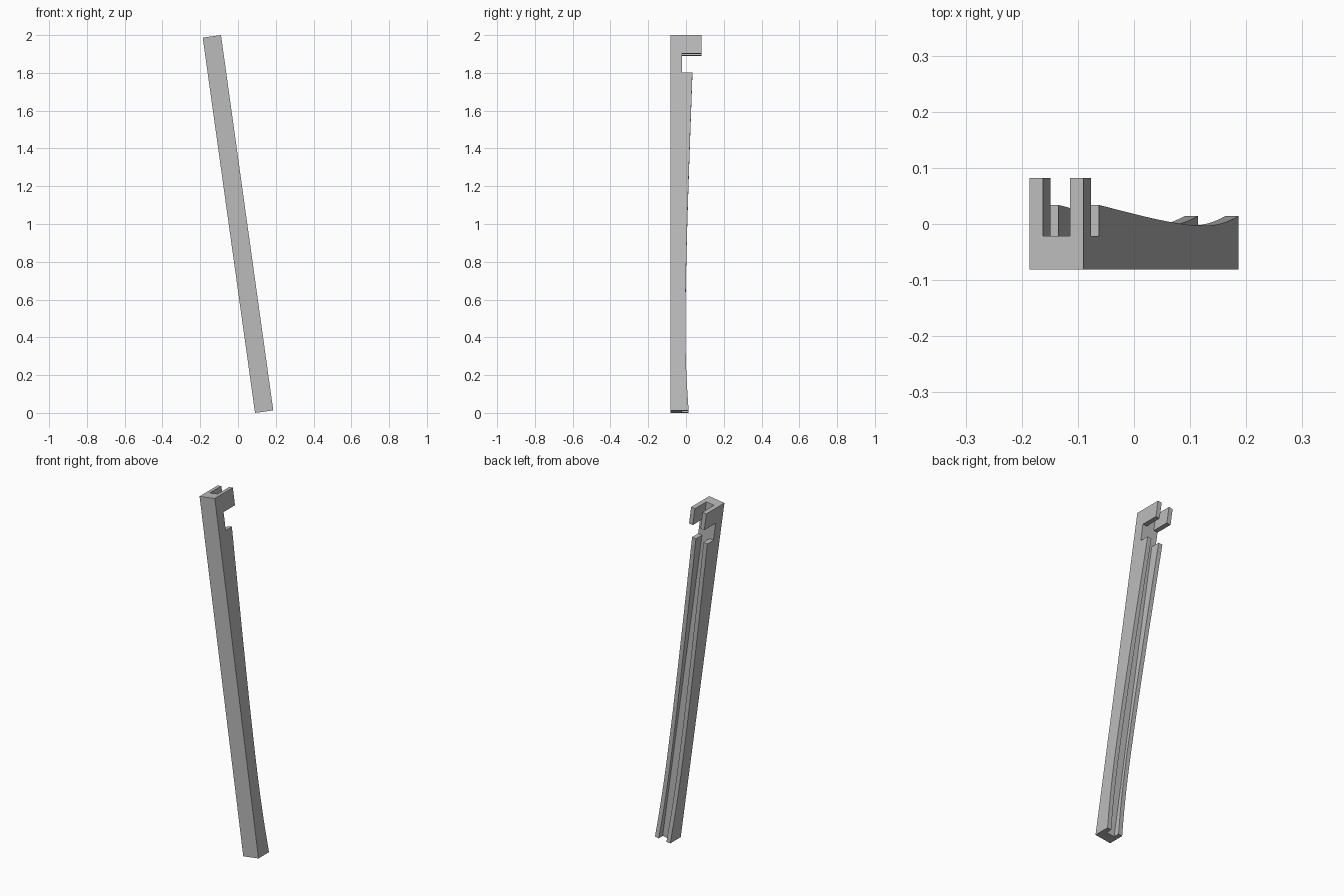
import bpy, bmesh, math
from mathutils import Matrix, Vector
from mathutils.geometry import interpolate_bezier

if "Cube" in bpy.data.objects:
    bpy.data.objects.remove(bpy.data.objects["Cube"])

LENGTH, WIDTH = 2.006, 0.0975
FRONT, FLOOR, ARM = -0.081, -0.021, 0.082      # depths along y
RIB_END, HOOK_START = 1.806, 1.908             # heights along the bar
TILT = math.radians(-7.93)

# Shallow curve followed by the back of the two ribs: (height, depth)
low = [(0, 0.014), (0.15, 0.003), (0.27, -0.003), (0.45, -0.003)]
high = [(0.45, -0.003), (0.8, -0.003), (1.3, 0.016), (RIB_END, 0.034)]


def curve(points, count):
    return [tuple(p) for p in interpolate_bezier(*[Vector((*p, 0)) for p in points], count)]


stations = [(h, d) for h, d, _ in curve(low, 9)[:-1] + curve(high, 13)]
# Open notch above the ribs, then the hook arms up to the top
stations += [(RIB_END, FLOOR), (HOOK_START, FLOOR), (HOOK_START, ARM), (LENGTH, ARM)]


# Channel cross-section: a front plate with a wall along each side
def section(height, back):
    outer, inner = WIDTH / 2, WIDTH / 4
    half = [(outer, FRONT), (outer, FLOOR), (outer, back), (inner, back), (inner, FLOOR)]
    ring = half + [(-x, y) for x, y in reversed(half)]
    return [(x, y, height - LENGTH / 2) for x, y in ring]


# Loft the sections into one closed bar
bm = bmesh.new()
rings = [[bm.verts.new(p) for p in section(*s)] for s in stations]
for a, b in zip(rings, rings[1:]):
    for i in range(len(a)):
        j = (i + 1) % len(a)
        bm.faces.new((a[i], a[j], b[j], b[i]))
bm.faces.new(rings[0])
bm.faces.new(rings[-1])

# Merge collapsed walls, join coplanar faces and lean the bar
bmesh.ops.remove_doubles(bm, verts=bm.verts, dist=1e-5)
bmesh.ops.recalc_face_normals(bm, faces=bm.faces)
bmesh.ops.dissolve_limit(bm, angle_limit=0.0005, verts=bm.verts, edges=bm.edges)
bm.transform(Matrix.Translation((0, 0, 1)) @ Matrix.Rotation(TILT, 4, "Y"))

mesh = bpy.data.meshes.new("slotted_bar")
bm.to_mesh(mesh)
bm.free()

# Single plain grey
grey = bpy.data.materials.new("plain grey")
grey.use_nodes = True
grey.diffuse_color = (0.5, 0.5, 0.5, 1)
grey.node_tree.nodes["Principled BSDF"].inputs["Base Color"].default_value = (0.5, 0.5, 0.5, 1)
mesh.materials.append(grey)

bar = bpy.data.objects.new("slotted_bar", mesh)
bpy.context.collection.objects.link(bar)
